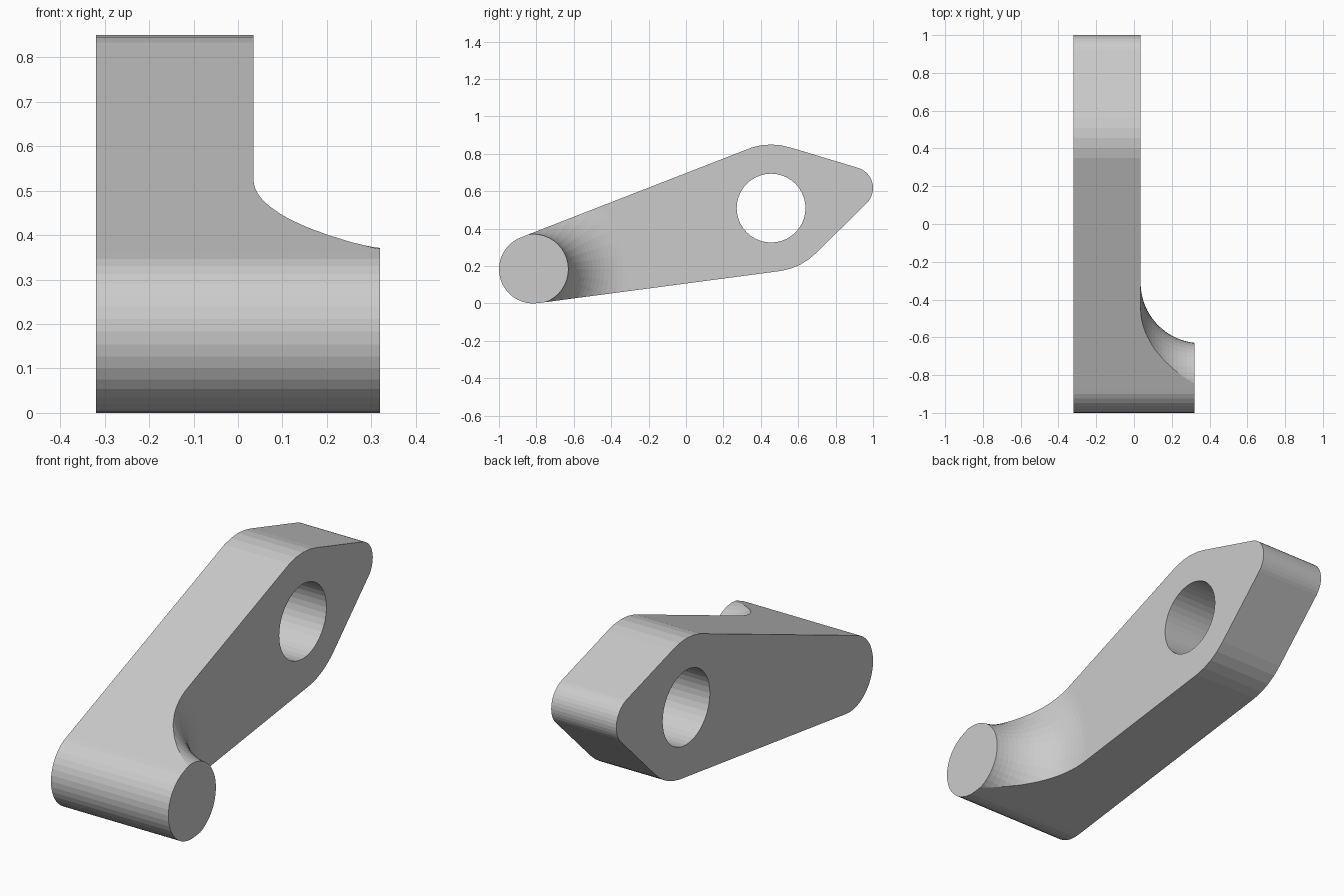
import bpy, bmesh
from math import sin, cos, pi, sqrt
from mathutils import Vector, Matrix
from mathutils.geometry import convex_hull_2d

if "Cube" in bpy.data.objects:
    bpy.data.objects.remove(bpy.data.objects["Cube"])

SEG = 40
PIN = (-0.817, 0.183)      # (y, z) of the pin axis
EYE = (0.455, 0.51)        # (y, z) of the hole axis
X0, X1, PLATE = -0.32, 0.32, 0.035


def circle(c, r):
    return [Vector((c[0] + r * cos(2 * pi * i / SEG), c[1] + r * sin(2 * pi * i / SEG)))
            for i in range(SEG)]


def make(name, bm):
    bmesh.ops.recalc_face_normals(bm, faces=bm.faces)
    me = bpy.data.meshes.new(name)
    bm.to_mesh(me)
    bm.free()
    ob = bpy.data.objects.new(name, me)
    bpy.context.collection.objects.link(ob)
    return ob


def prism(name, outline, xa, xb):
    bm = bmesh.new()
    face = bm.faces.new([bm.verts.new((xa, p[0], p[1])) for p in outline])
    ext = bmesh.ops.extrude_face_region(bm, geom=[face])["geom"]
    bmesh.ops.translate(bm, vec=(xb - xa, 0, 0),
                        verts=[g for g in ext if isinstance(g, bmesh.types.BMVert)])
    return make(name, bm)


def ring(name, profile):
    # closed (x, radius) profile turned around the pin axis
    bm = bmesh.new()
    loops = [[bm.verts.new((x, PIN[0] + r * cos(2 * pi * i / SEG), PIN[1] + r * sin(2 * pi * i / SEG)))
              for x, r in profile] for i in range(SEG)]
    n = len(profile)
    for i in range(SEG):
        a, b = loops[i], loops[(i + 1) % SEG]
        for j in range(n):
            k = (j + 1) % n
            bm.faces.new((a[j], a[k], b[k], b[j]))
    return make(name, bm)


def cut(target, cutter):
    mod = target.modifiers.new("cut", 'BOOLEAN')
    mod.operation, mod.solver, mod.object = 'DIFFERENCE', 'EXACT', cutter
    cutter.hide_render = True
    bpy.context.view_layer.objects.active = target
    bpy.ops.object.modifier_apply(modifier=mod.name)
    bpy.data.objects.remove(cutter)


# lever body: outline wrapped around the pin, the eye and the nose
pts = circle(PIN, 0.183) + circle(EYE, 0.34) + circle((0.887, 0.617), 0.113)
lever = prism("lever_arm", [pts[i] for i in convex_hull_2d(pts)], X0, X1)

# concave fillet between plate and pin
R = 0.32
fillet = [(PLATE + R - R * cos(pi / 2 * i / 20), 0.506 - R * sin(pi / 2 * i / 20)) for i in range(21)]
cut(lever, ring("fillet_cutter", fillet + [(0.5, 0.186), (0.5, 2.5), (PLATE, 2.5)]))

# through hole
cut(lever, prism("hole_cutter", circle(EYE, 0.184), -0.5, 0.5))
